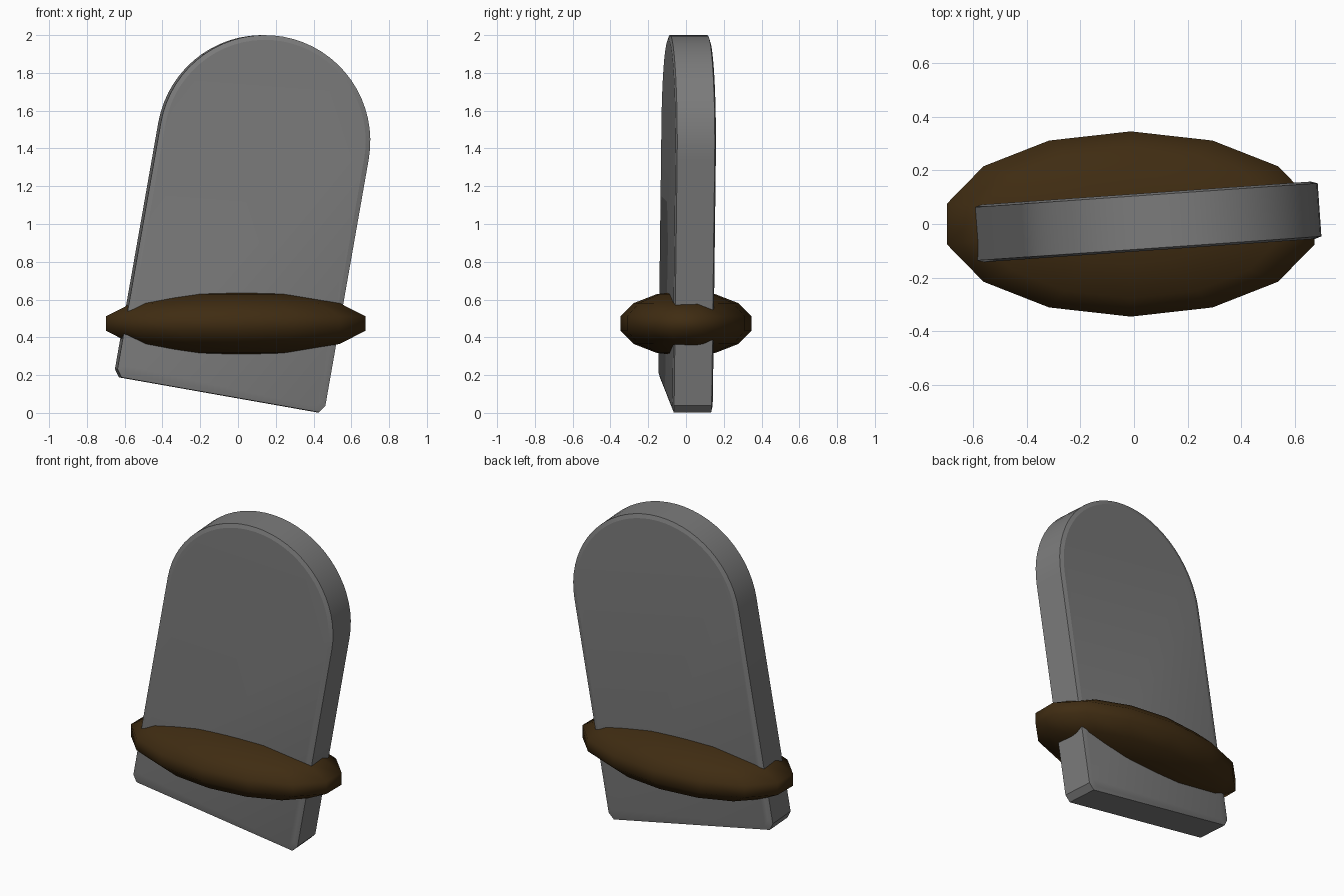
import bpy, bmesh, math
from mathutils import Matrix, Vector

if "Cube" in bpy.data.objects:
    bpy.data.objects.remove(bpy.data.objects["Cube"])


def material(name, rgb):
    m = bpy.data.materials.new(name)
    m.diffuse_color = (*rgb, 1)
    m.use_nodes = True
    m.node_tree.nodes["Principled BSDF"].inputs["Base Color"].default_value = m.diffuse_color
    return m


def finish(bm, name, mat, angle):
    me = bpy.data.meshes.new(name)
    bm.to_mesh(me)
    bm.free()
    me.materials.append(mat)
    ob = bpy.data.objects.new(name, me)
    bpy.context.collection.objects.link(ob)
    bpy.ops.object.select_all(action='DESELECT')
    ob.select_set(True)
    bpy.context.view_layer.objects.active = ob
    bpy.ops.object.shade_smooth_by_angle(angle=math.radians(angle))
    return ob


stone = material("stone_grey", (0.2, 0.2, 0.2))
soil = material("soil_brown", (0.05, 0.025, 0.006))

# Headstone: arched slab with clipped bottom corners, origin at the arch centre
R, H, T, C = 0.56, 1.365, 0.215, 0.04
LIP, LIP_DEPTH = 0.025, 0.008


def outline(inset, y):
    r, h = R - inset, H - inset
    pts = [(r * math.cos(math.pi * i / 32), r * math.sin(math.pi * i / 32)) for i in range(33)]
    pts += [(-r, -h + C), (-r + C * 0.7, -h), (r - C * 0.7, -h), (r, -h + C)]
    return [Vector((x, y, z)) for x, z in pts]


bm = bmesh.new()
half = T / 2
loops = [[bm.verts.new(p) for p in outline(i, y)] for i, y in (
    (LIP, -half), (0, -half + LIP_DEPTH), (0, half - LIP_DEPTH), (LIP, half))]
for a, b in zip(loops, loops[1:]):
    for i in range(len(a)):
        j = (i + 1) % len(a)
        bm.faces.new((a[i], a[j], b[j], b[i]))
bm.faces.new(loops[0])
bm.faces.new(loops[-1])
bmesh.ops.recalc_face_normals(bm, faces=bm.faces)
# Lean sideways, then turn slightly
lean = Matrix.Rotation(math.radians(10), 4, 'Y')
turn = Matrix.Rotation(math.radians(4), 4, 'Z')
bm.transform(Matrix.Translation((0.135, 0.014, 1.44)) @ turn @ lean)
finish(bm, "headstone", stone, 15)

# Soil mound: flattened low-poly ball around the slab
bm = bmesh.new()
bmesh.ops.create_uvsphere(bm, u_segments=14, v_segments=7, radius=1)
bm.transform(Matrix.Translation((-0.012, 0, 0.473)) @ Matrix.Diagonal((0.722, 0.355, 0.173, 1)))
finish(bm, "soil_mound", soil, 60)
